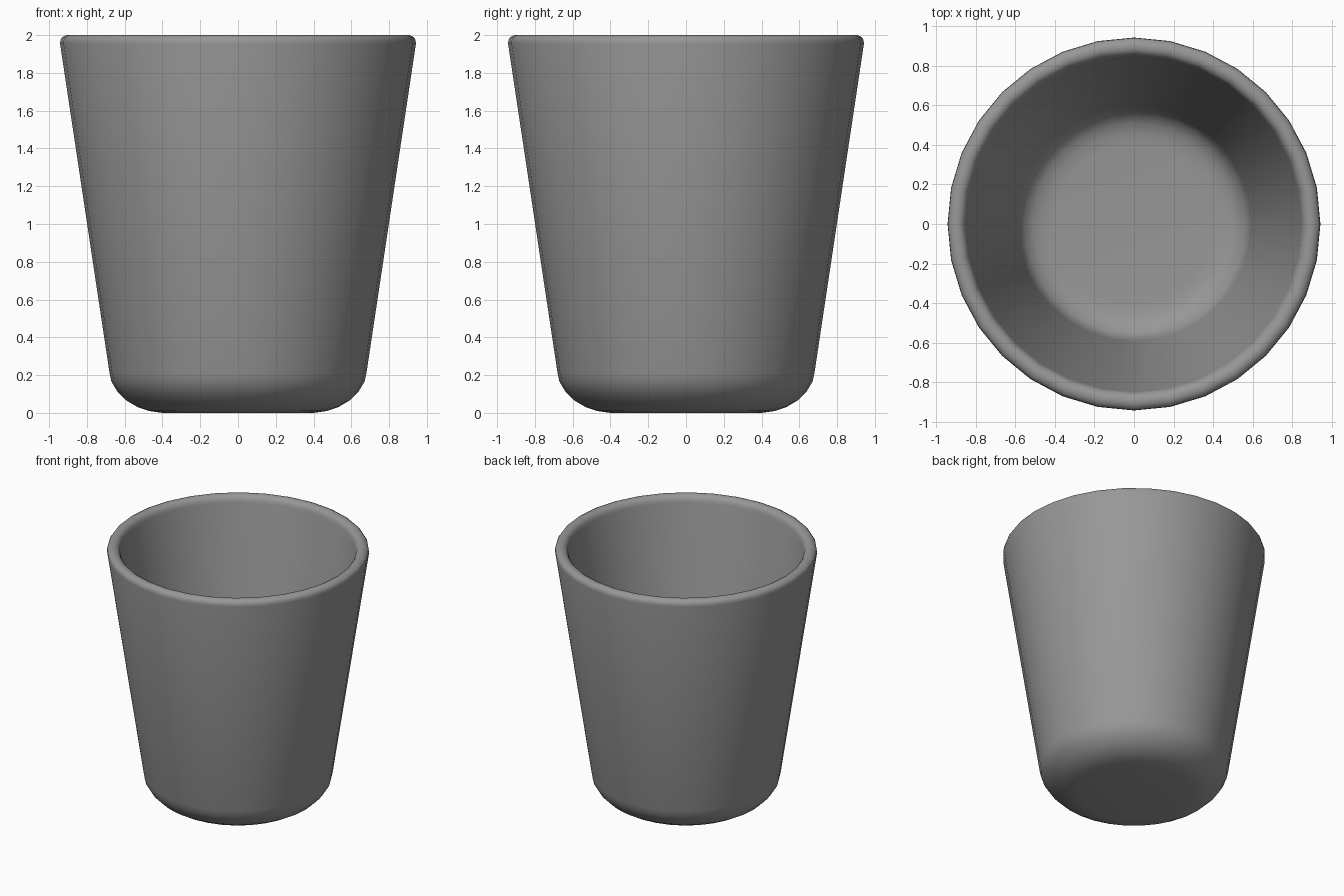
import bpy, bmesh, math

if "Cube" in bpy.data.objects:
    bpy.data.objects.remove(bpy.data.objects["Cube"])

SIDES = 32

# Profile (radius, height): outer base centre ring, up the wall, over the rim, down inside
profile = [
    (0.40, 0.0), (0.47, 0.01), (0.53, 0.03), (0.59, 0.065), (0.64, 0.115), (0.67, 0.165), (0.68, 0.21),
    (0.942, 1.955), (0.94, 1.975), (0.93, 1.99), (0.91, 2.0),
    (0.885, 2.0), (0.867, 1.99), (0.855, 1.975), (0.848, 1.95),
    (0.592, 0.24), (0.58, 0.19), (0.555, 0.145), (0.51, 0.115), (0.46, 0.10), (0.40, 0.095),
]

# Lathe the profile into rings
bm = bmesh.new()
rings = []
for r, z in profile:
    rings.append([bm.verts.new((r * math.cos(2 * math.pi * i / SIDES),
                                r * math.sin(2 * math.pi * i / SIDES), z))
                  for i in range(SIDES)])
for a, b in zip(rings, rings[1:]):
    for i in range(SIDES):
        j = (i + 1) % SIDES
        bm.faces.new((a[i], a[j], b[j], b[i]))

# Underside and inner floor
bm.faces.new(list(reversed(rings[0])))
bm.faces.new(rings[-1])
bmesh.ops.recalc_face_normals(bm, faces=bm.faces[:])

mesh = bpy.data.meshes.new("cup")
bm.to_mesh(mesh)
bm.free()
cup = bpy.data.objects.new("cup", mesh)
bpy.context.collection.objects.link(cup)

# Grey material
grey = bpy.data.materials.new("mid grey")
grey.diffuse_color = (0.31, 0.31, 0.31, 1.0)
grey.use_nodes = True
grey.node_tree.nodes["Principled BSDF"].inputs["Base Color"].default_value = grey.diffuse_color
mesh.materials.append(grey)

# Smooth shading
bpy.context.view_layer.objects.active = cup
cup.select_set(True)
bpy.ops.object.shade_smooth_by_angle(angle=math.radians(40))
